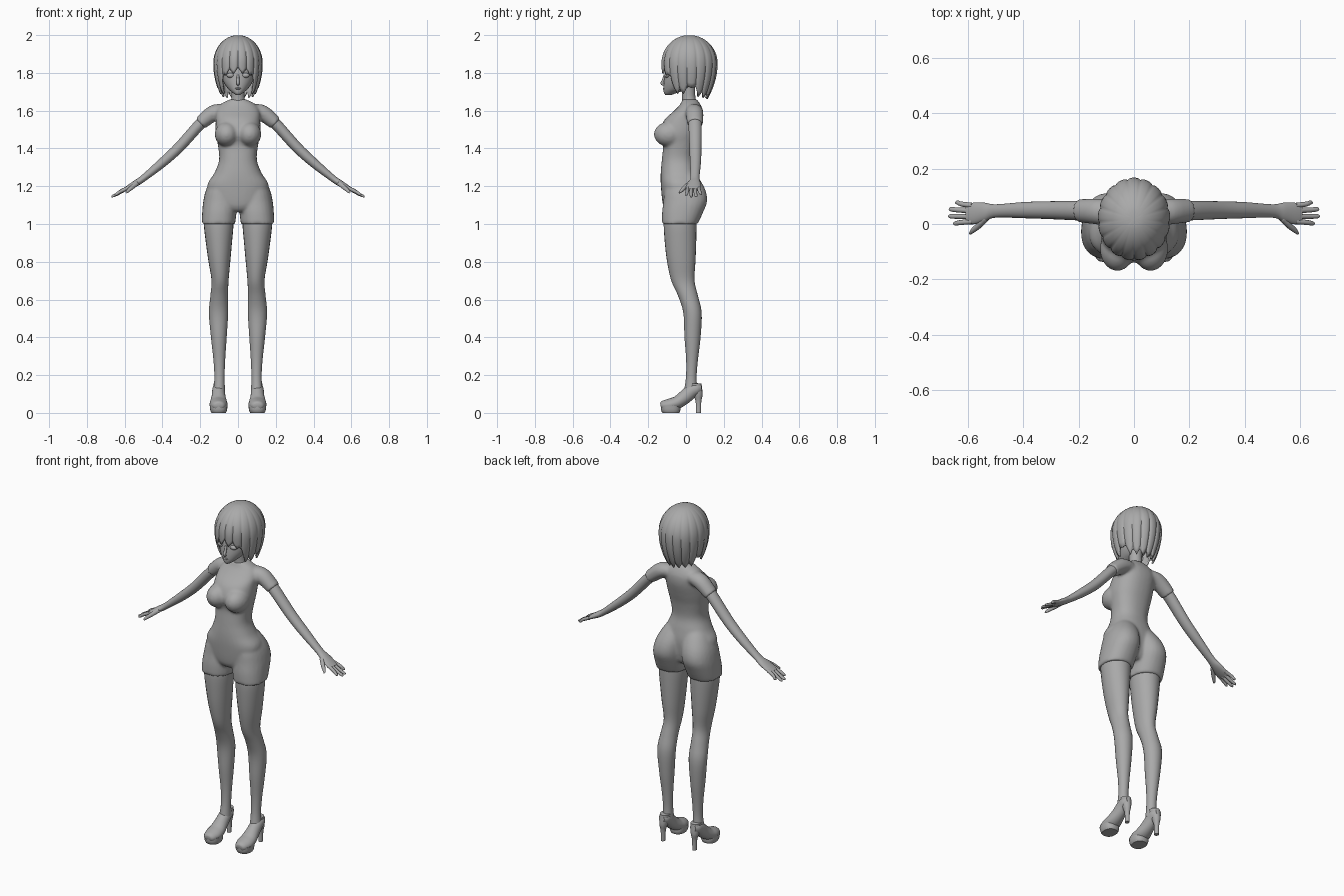
import bpy, bmesh, math
from mathutils import Vector, Matrix

if "Cube" in bpy.data.objects:
    bpy.data.objects.remove(bpy.data.objects["Cube"], do_unlink=True)

grey = bpy.data.materials.new("plain grey")
grey.use_nodes = True
tone = (0.4, 0.4, 0.4, 1)
grey.diffuse_color = tone
grey.node_tree.nodes["Principled BSDF"].inputs["Base Color"].default_value = tone

X, Y, Z = Vector((1, 0, 0)), Vector((0, 1, 0)), Vector((0, 0, 1))


def smooth_rows(rows, steps):
    """Catmull-Rom interpolation through rows of numbers."""
    out = []
    last = len(rows) - 1
    for i in range(last):
        a, b, c, d = rows[max(i - 1, 0)], rows[i], rows[i + 1], rows[min(i + 2, last)]
        for k in range(steps):
            t = k / steps
            out.append([q + t / 2 * (r - p + t * (2 * p - 5 * q + 4 * r - s + t * (3 * (q - r) + s - p)))
                        for p, q, r, s in zip(a, b, c, d)])
    return out + [list(rows[-1])]


def tube(bm, rows, side=X, axis=None, power=2, segs=24, steps=4):
    """Skin rounded rings (x, y, z, half width, half height) along a path."""
    rows = smooth_rows(rows, steps)
    rings = []
    for i, (x, y, z, w, h) in enumerate(rows):
        ahead, behind = rows[min(i + 1, len(rows) - 1)], rows[max(i - 1, 0)]
        along = axis or (Vector(ahead[:3]) - Vector(behind[:3])).normalized()
        up = along.cross(side).normalized()
        ring = []
        for k in range(segs):
            a = math.tau * k / segs
            c, s = math.cos(a), math.sin(a)
            c = math.copysign(abs(c) ** (2 / power), c)
            s = math.copysign(abs(s) ** (2 / power), s)
            ring.append(bm.verts.new(Vector((x, y, z)) + side * w * c + up * h * s))
        rings.append(ring)
    for lo, hi in zip(rings, rings[1:]):
        for k in range(segs):
            n = (k + 1) % segs
            bm.faces.new((lo[k], lo[n], hi[n], hi[k]))
    bm.faces.new(rings[0][::-1])
    bm.faces.new(rings[-1])


def column(bm, rows, **options):
    """Skin level rings given as (z, x min, x max, y front, y back)."""
    tube(bm, [((a + b) / 2, (f + k) / 2, z, (b - a) / 2, (k - f) / 2) for z, a, b, f, k in rows],
         axis=Z, **options)


def trunk(bm, rows, **options):
    column(bm, [(z, -w, w, f, k) for z, w, f, k in rows], **options)


def ball(bm, centre, size):
    bmesh.ops.create_uvsphere(bm, u_segments=24, v_segments=16, radius=1,
                              matrix=Matrix.Translation(centre) @ Matrix.Diagonal((*size, 1)))


def mirror(bm):
    """Copy everything so far to the other side."""
    copy = bmesh.ops.duplicate(bm, geom=bm.verts[:] + bm.edges[:] + bm.faces[:])["geom"]
    for v in copy:
        if isinstance(v, bmesh.types.BMVert):
            v.co.x *= -1
    bmesh.ops.reverse_faces(bm, faces=[f for f in copy if isinstance(f, bmesh.types.BMFace)])


def finish(bm, name, sharp=45, blend=0):
    bmesh.ops.recalc_face_normals(bm, faces=bm.faces[:])
    mesh = bpy.data.meshes.new(name)
    bm.to_mesh(mesh)
    bm.free()
    mesh.materials.append(grey)
    mesh.shade_smooth()
    mesh.set_sharp_from_angle(angle=math.radians(sharp))
    obj = bpy.data.objects.new(name, mesh)
    bpy.context.collection.objects.link(obj)
    if blend:
        fuse = obj.modifiers.new("fuse", "REMESH")
        fuse.mode, fuse.voxel_size, fuse.use_smooth_shade = "VOXEL", blend, True
        relax = obj.modifiers.new("relax", "SMOOTH")
        relax.factor, relax.iterations = 0.5, 6
    return obj


# Bodysuit: shorts legs, sleeves and bust fused with the trunk
bm = bmesh.new()
column(bm, [(1.0, .015, .192, -.127, .062), (1.06, .008, .19, -.127, .09), (1.12, .004, .184, -.12, .112),
            (1.18, 0, .17, -.115, .103), (1.24, 0, .14, -.1, .07), (1.29, .01, .1, -.06, .03)], power=2.2)
tube(bm, [(.07, .04, 1.6, .045, .035), (.13, .045, 1.587, .047, .043), (.2, .048, 1.532, .042, .036)], side=Y)
ball(bm, (.06, -.09, 1.475), (.063, .08, .066))
mirror(bm)
trunk(bm, [(1.065, .05, -.1, .04), (1.1, .13, -.122, .06), (1.2, .163, -.133, .07), (1.27, .125, -.134, .06),
           (1.34, .1, -.128, .045), (1.42, .107, -.122, .055), (1.48, .118, -.14, .072), (1.55, .118, -.115, .09),
           (1.6, .115, -.062, .09), (1.635, .09, -.03, .075), (1.66, .042, -.02, .058)], power=2.3, segs=32)
finish(bm, "bodysuit", blend=.008)

# Legs
bm = bmesh.new()
column(bm, [(1.06, .03, .175, -.11, .055), (1.0, .024, .181, -.118, .056), (.9, .032, .17, -.112, .054),
            (.8, .041, .156, -.1, .05), (.7, .05, .14, -.078, .045), (.62, .053, .146, -.042, .063),
            (.53, .052, .154, -.014, .083), (.4, .06, .143, -.008, .077), (.28, .068, .13, .001, .063),
            (.19, .071, .125, 0, .056), (.12, .069, .13, -.01, .06)])
mirror(bm)
finish(bm, "legs", 80)

# Shoes: upper, platform sole and heel
bm = bmesh.new()
mid = .103
tube(bm, [(mid, -.134, .036, .022, .016), (mid, -.122, .038, .035, .026), (mid, -.085, .043, .047, .033),
          (mid, -.045, .056, .045, .034), (mid, -.005, .085, .037, .037), (mid, .03, .115, .034, .036),
          (mid, .06, .128, .031, .031), (mid, .082, .132, .018, .02)])
column(bm, [(0, .065, .141, -.125, -.035), (.015, .058, .147, -.132, -.03), (.04, .056, .15, -.134, -.03)], power=2.4)
column(bm, [(0, .091, .115, .052, .08), (.06, .089, .117, .051, .081),
            (.1, .08, .126, .035, .088), (.155, .072, .13, .012, .082)], segs=16)
mirror(bm)
finish(bm, "shoes", 50)

# Arms with hands
bm = bmesh.new()
tube(bm, [(.14, .045, 1.58, .034, .032), (.2, .048, 1.53, .035, .03), (.31, .05, 1.408, .032, .028),
          (.4, .05, 1.325, .029, .025), (.5, .047, 1.243, .024, .018), (.54, .043, 1.216, .034, .017),
          (.58, .038, 1.193, .039, .013), (.605, .037, 1.18, .034, .009)], side=Y)
for base, tip, reach in ((.067, .077, .645), (.048, .053, .668), (.027, .028, .67), (.009, .002, .652)):
    end = 1.18 - (reach - .6) * .5
    tube(bm, [(.585, base, 1.19, .01, .01), ((reach + .6) / 2, (base + tip) / 2, end + .016, .009, .009),
              (reach - .008, tip, end + .003, .008, .007), (reach, tip, end, .004, .004)], side=Y, segs=10)
tube(bm, [(.53, .025, 1.22, .014, .014), (.56, -.005, 1.195, .013, .012),
          (.583, -.024, 1.175, .01, .009), (.592, -.034, 1.165, .005, .005)], side=Y, segs=10)
mirror(bm)
finish(bm, "arms", 80)

# Head with ears, eyes, nose and lips
bm = bmesh.new()
ball(bm, (.097, .01, 1.785), (.012, .02, .032))
ball(bm, (.04, -.1, 1.787), (.021, .014, .013))
mirror(bm)
trunk(bm, [(1.684, .012, -.11, -.075), (1.695, .028, -.117, -.045), (1.72, .056, -.119, .02),
           (1.76, .08, -.116, .06), (1.82, .093, -.107, .09), (1.9, .09, -.085, .11), (1.96, .05, -.04, .07)], segs=32)
tube(bm, [(0, -.112, 1.79, .006, .006), (0, -.121, 1.76, .008, .007),
          (0, -.127, 1.744, .008, .008), (0, -.116, 1.735, .006, .004)], segs=12)
ball(bm, (0, -.117, 1.717), (.016, .006, .005))
finish(bm, "head", 80)

# Neck
bm = bmesh.new()
trunk(bm, [(1.62, .05, -.02, .065), (1.66, .036, -.02, .052), (1.7, .034, -.022, .048), (1.76, .036, -.025, .05)])
finish(bm, "neck", 80)

# Bob hair: pointed locks running from the crown to an uneven hem
hem_line = [(0, 1.8), (.2, 1.785), (.31, 1.68), (.45, 1.69), (.53, 1.72), (.65, 1.67), (1, 1.66)]


def hem(share):
    for (a, p), (b, q) in zip(hem_line, hem_line[1:]):
        if share <= b:
            return p + (q - p) * (share - a) / (b - a)
    return hem_line[-1][1]


bm = bmesh.new()
locks, per_lock, levels = 17, 8, 18
around = locks * per_lock
crown = bm.verts.new((0, .02, 1.998))
rings = []
for j in range(1, levels + 1):
    t = j / levels
    ring = []
    for k in range(around):
        angle = math.tau * (k / around - .5)
        tooth = abs(2 * ((k / per_lock + .5 * (locks % 2)) % 1) - 1)
        low = hem(abs(angle) / math.pi) + .03 * tooth
        z = 2 - (2 - low) * t ** 1.7
        d = z - 1.85
        r = math.sqrt(1 - (d / .15) ** 2) if d > 0 else 1 - 9.9 * d * d
        r *= 1.01 - .06 * t * tooth ** 3
        ring.append(bm.verts.new((.13 * r * math.sin(angle), .018 - .148 * r * math.cos(angle), z)))
    rings.append(ring)
for k in range(around):
    n = (k + 1) % around
    bm.faces.new((crown, rings[0][k], rings[0][n]))
    for hi, lo in zip(rings, rings[1:]):
        bm.faces.new((hi[k], lo[k], lo[n], hi[n]))
hair = finish(bm, "bob_hair", 50)
shell = hair.modifiers.new("thickness", "SOLIDIFY")
shell.thickness, shell.offset = .01, -1
